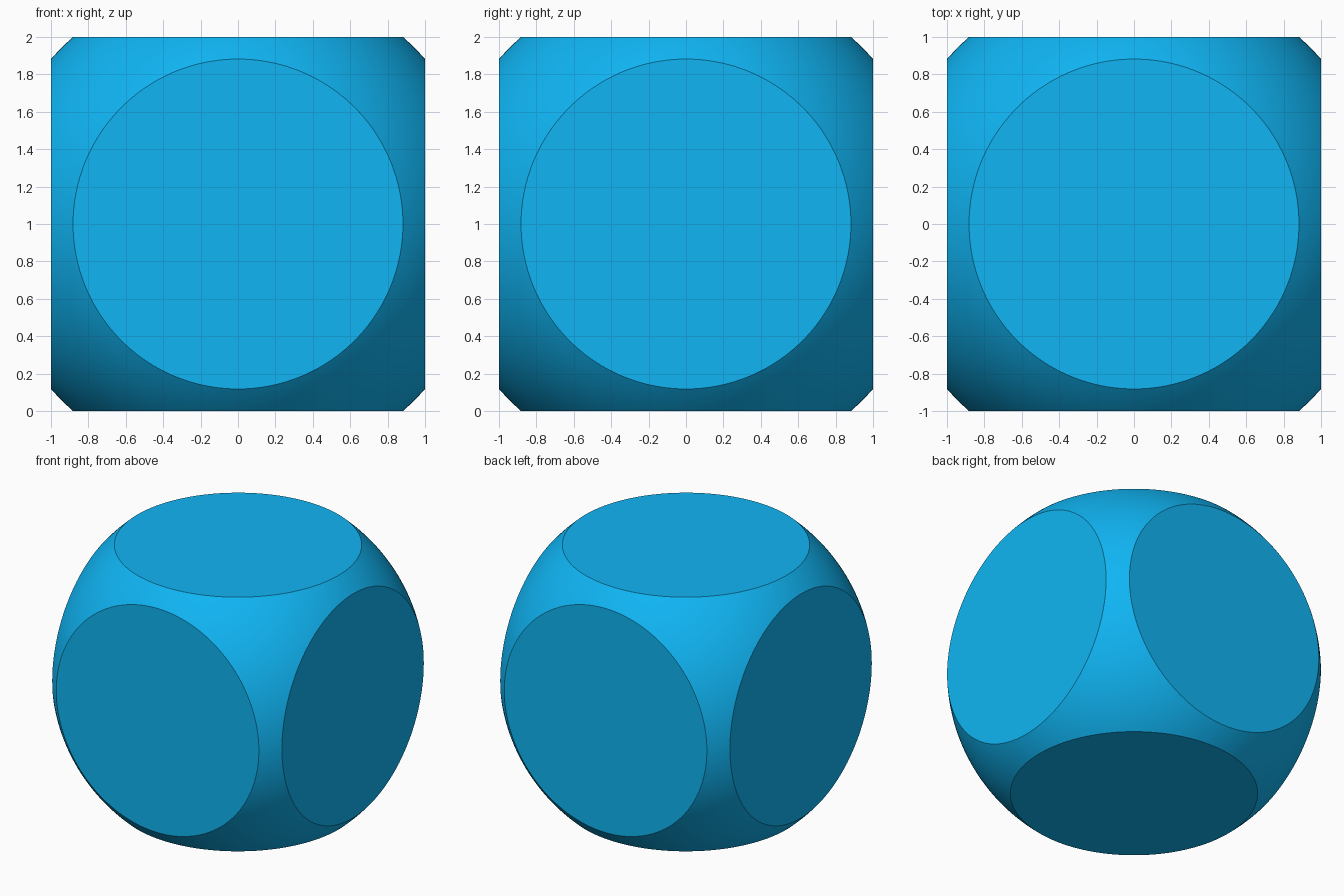
import bpy, bmesh, math
from mathutils import Vector

if "Cube" in bpy.data.objects:
    bpy.data.objects.remove(bpy.data.objects["Cube"])

HALF = 1.0          # half width between opposite flats
CIRCLE = 0.882      # radius of each flat disc
RADIUS = math.hypot(HALF, CIRCLE)

# Fine sphere
bm = bmesh.new()
bmesh.ops.create_uvsphere(bm, u_segments=192, v_segments=96, radius=RADIUS)
for f in bm.faces:
    f.smooth = True

# Slice a flat disc on each of the six sides
for axis in range(3):
    for sign in (-1, 1):
        normal = Vector((0, 0, 0))
        normal[axis] = sign
        cut = bmesh.ops.bisect_plane(
            bm, geom=bm.verts[:] + bm.edges[:] + bm.faces[:], dist=1e-5,
            plane_co=normal * HALF, plane_no=normal, clear_outer=True)
        rim = [e for e in cut["geom_cut"] if isinstance(e, bmesh.types.BMEdge)]
        for cap in bmesh.ops.contextual_create(bm, geom=rim)["faces"]:
            cap.smooth = False
        for e in rim:
            e.smooth = False

bmesh.ops.recalc_face_normals(bm, faces=bm.faces[:])
bmesh.ops.translate(bm, verts=bm.verts[:], vec=(0, 0, HALF))

mesh = bpy.data.meshes.new("rounded_cube")
bm.to_mesh(mesh)
bm.free()
body = bpy.data.objects.new("rounded_cube", mesh)
bpy.context.collection.objects.link(body)

# Sky blue finish
blue = bpy.data.materials.new("sky_blue")
blue.diffuse_color = (0.005, 0.46, 0.90, 1)
blue.use_nodes = True
blue.node_tree.nodes["Principled BSDF"].inputs["Base Color"].default_value = blue.diffuse_color
mesh.materials.append(blue)
